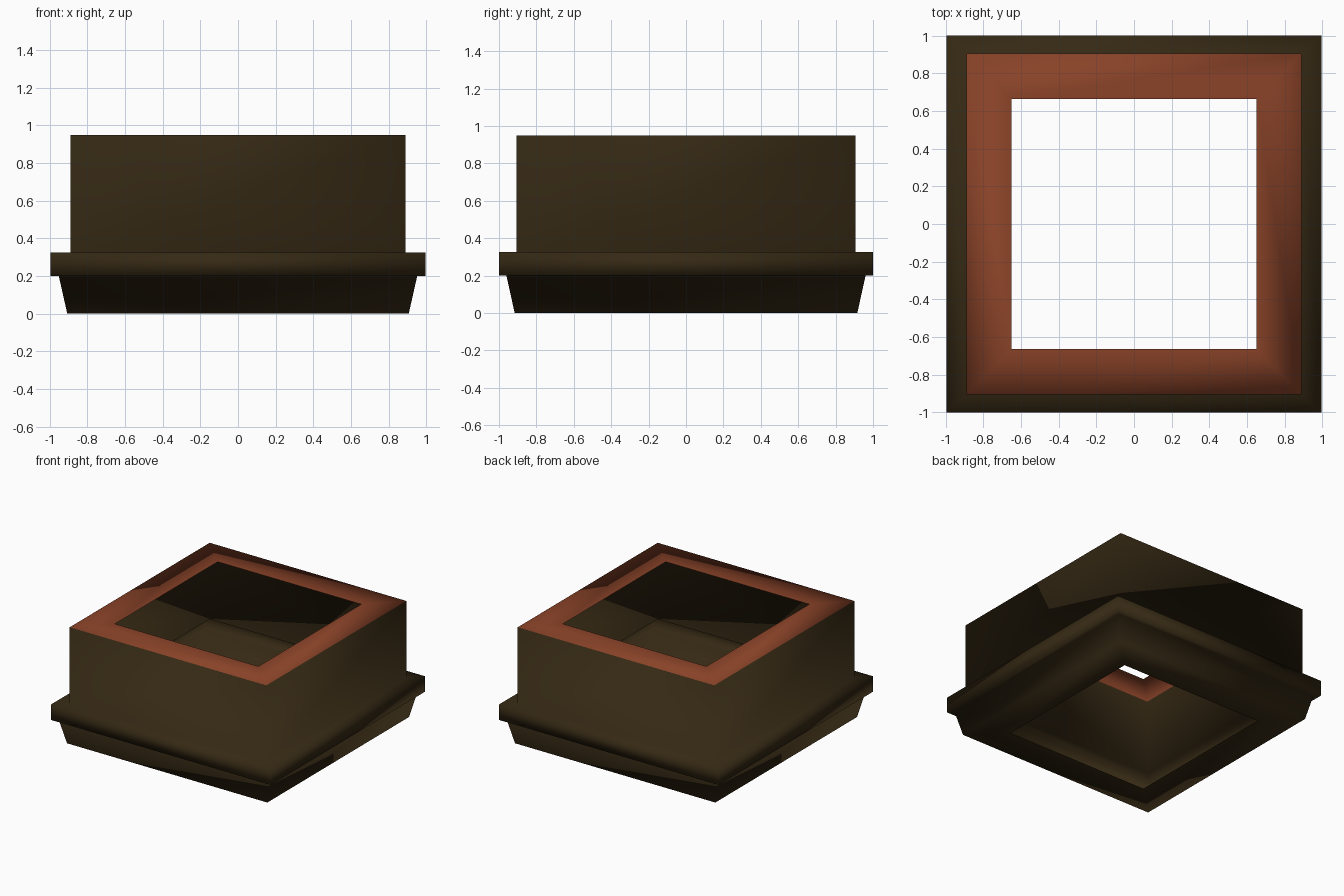
import bpy, bmesh

if "Cube" in bpy.data.objects:
    bpy.data.objects.remove(bpy.data.objects["Cube"])


def material(name, rgb):
    m = bpy.data.materials.new(name)
    m.diffuse_color = (*rgb, 1)
    m.use_nodes = True
    m.node_tree.nodes["Principled BSDF"].inputs["Base Color"].default_value = m.diffuse_color
    return m


# Square rings from the lower opening, round the outside, to the upper opening:
# half width in x, half width in y, height
PROFILE = [
    (0.65, 0.665, 0.0),    # lower opening
    (0.907, 0.916, 0.0),   # foot
    (0.952, 0.96, 0.2),    # top of the tapered foot
    (0.995, 1.0, 0.2),     # flange
    (0.995, 1.0, 0.325),
    (0.89, 0.905, 0.325),  # upright wall
    (0.89, 0.905, 0.95),
    (0.65, 0.665, 0.95),   # upper opening
]

bm = bmesh.new()
rings = [[bm.verts.new((sx * x, sy * y, z))
          for sx, sy in ((-1, -1), (1, -1), (1, 1), (-1, 1))]
         for x, y, z in PROFILE]

# Thin open shell; the last band is the red rim
for i, (low, high) in enumerate(zip(rings, rings[1:])):
    for k in range(4):
        n = (k + 1) % 4
        face = bm.faces.new((low[k], low[n], high[n], high[k]))
        face.material_index = 1 if i == len(PROFILE) - 2 else 0
        face.smooth = True

mesh = bpy.data.meshes.new("flanged_square_frame")
bm.to_mesh(mesh)
bm.free()
mesh.materials.append(material("dark_brown", (0.036, 0.022, 0.007)))
mesh.materials.append(material("rust_red", (0.25, 0.055, 0.021)))
bpy.context.collection.objects.link(
    bpy.data.objects.new("flanged_square_frame", mesh))
